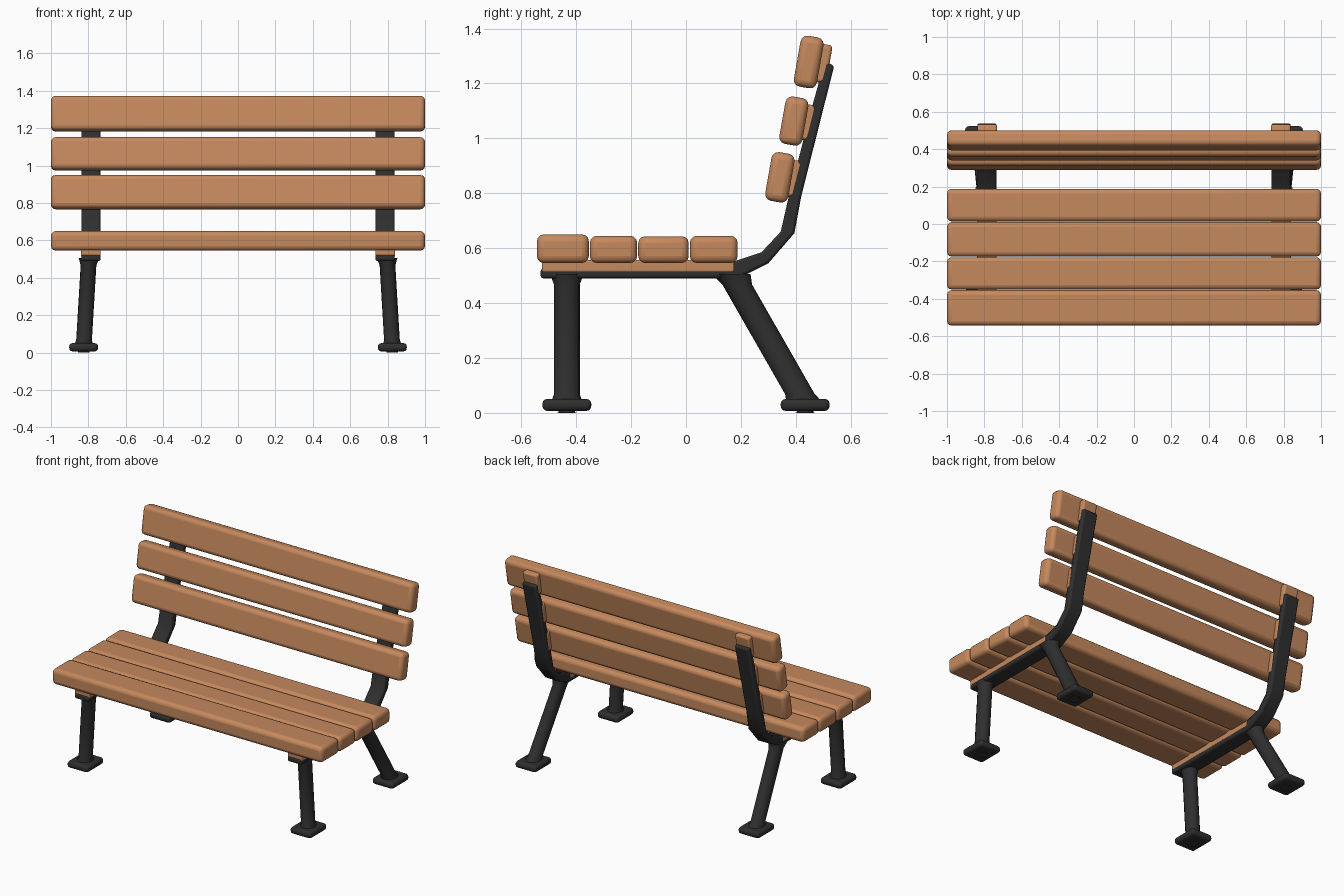
import bpy, bmesh, math
from mathutils import Vector

if "Cube" in bpy.data.objects:
    bpy.data.objects.remove(bpy.data.objects["Cube"])


def material(name, rgb):
    m = bpy.data.materials.new(name)
    m.diffuse_color = (*rgb, 1)
    m.use_nodes = True
    m.node_tree.nodes["Principled BSDF"].inputs["Base Color"].default_value = m.diffuse_color
    return m


WOOD = material("warm wood", (0.56, 0.25, 0.11))
IRON = material("dark iron", (0.028, 0.028, 0.028))


def finish(name, bm, mat, bevel=0.0, segments=3):
    bmesh.ops.recalc_face_normals(bm, faces=bm.faces)
    me = bpy.data.meshes.new(name)
    bm.to_mesh(me)
    bm.free()
    me.materials.append(mat)
    ob = bpy.data.objects.new(name, me)
    bpy.context.collection.objects.link(ob)
    if bevel:
        mod = ob.modifiers.new("rounding", 'BEVEL')
        mod.width, mod.segments = bevel, segments
        mod.limit_method, mod.angle_limit = 'ANGLE', math.radians(35)
    bpy.ops.object.select_all(action='DESELECT')
    bpy.context.view_layer.objects.active = ob
    ob.select_set(True)
    bpy.ops.object.shade_smooth_by_angle(angle=math.radians(40))
    return ob


def box(name, centre, size, mat, bevel, tilt=0.0):
    bm = bmesh.new()
    bmesh.ops.create_cube(bm, size=1)
    bmesh.ops.scale(bm, vec=size, verts=bm.verts)
    ob = finish(name, bm, mat, bevel)
    ob.location = centre
    ob.rotation_euler.x = -tilt
    return ob


def side_profile(name, yz, x0, x1, mat, bevel):
    """Extrude a side outline (y, z) from x0 to x1."""
    bm = bmesh.new()
    face = bm.faces.new([bm.verts.new((x0, y, z)) for y, z in yz])
    new = bmesh.ops.extrude_face_region(bm, geom=[face])["geom"]
    bmesh.ops.translate(bm, vec=(x1 - x0, 0, 0),
                        verts=[v for v in new if isinstance(v, bmesh.types.BMVert)])
    return finish(name, bm, mat, bevel, 2)


def leg(name, top, bottom, rx, ry, mat, sides=16):
    """Slanted oval tube with horizontal ends and a flared top."""
    top, bottom = Vector(top), Vector(bottom)
    bm = bmesh.new()
    rings = []
    for t, k in ((0, 1.25), (0.07, 1.0), (0.92, 1.0), (1, 1.3)):
        c = bottom.lerp(top, t)
        rings.append([bm.verts.new((c.x + k * rx * math.cos(a), c.y + k * ry * math.sin(a), c.z))
                      for a in (2 * math.pi * i / sides for i in range(sides))])
    for lo, hi in zip(rings, rings[1:]):
        for i in range(sides):
            j = (i + 1) % sides
            bm.faces.new((lo[i], lo[j], hi[j], hi[i]))
    bm.faces.new(rings[0])
    bm.faces.new(rings[-1])
    return finish(name, bm, mat)


# Seat planks: front edge, back edge, top height
for y0, y1, top in ((-0.545, -0.352, 0.65), (-0.352, -0.176, 0.645),
                    (-0.176, 0.012, 0.643), (0.012, 0.19, 0.645)):
    box("seat_plank", (0, (y0 + y1) / 2, (top + 0.546) / 2),
        (2.0, y1 - y0 - 0.004, top - 0.546), WOOD, 0.025)

# Backrest planks, leaning backwards
TILT = math.radians(10)
BACK = ((0.342, 0.858, 0.18), (0.393, 1.063, 0.175), (0.447, 1.278, 0.188))
for y, z, h in BACK:
    box("back_plank", (0, y, z), (2.0, 0.085, h), WOOD, 0.025, TILT)

for s in (-1, 1):
    xa, xb = s * 0.735, s * 0.838

    # Seat rail bending up into the back upright
    side_profile("side_frame", [
        (-0.53, 0.49), (0.19, 0.49), (0.30, 0.545), (0.395, 0.655), (0.42, 0.79),
        (0.54, 1.265), (0.505, 1.28), (0.455, 1.10), (0.37, 0.77), (0.345, 0.66),
        (0.275, 0.585), (0.17, 0.55), (0.12, 0.525), (-0.53, 0.525)],
        xa, xb, IRON, 0.01)

    # Wooden cleats under the seat and behind the back planks
    box("seat_cleat", (s * 0.787, -0.175, 0.535), (0.106, 0.70, 0.044), WOOD, 0.006)
    for y, z, h in BACK:
        box("back_cleat", (s * 0.785, y + 0.048, z - 0.005), (0.106, 0.055, h * 0.75),
            WOOD, 0.012, TILT)

    # Legs with rounded foot pads and small studs underneath
    for part, y_top, y_foot, ry in (("front", -0.434, -0.434, 0.047),
                                    ("rear", 0.165, 0.434, 0.054)):
        leg(part + "_leg", (s * 0.797, y_top, 0.505), (s * 0.825, y_foot, 0.035),
            0.042, ry, IRON)
        box(part + "_foot", (s * 0.825, y_foot, 0.029), (0.155, 0.178, 0.044), IRON, 0.018)
        leg(part + "_foot_stud", (s * 0.825, y_foot, 0.02), (s * 0.825, y_foot, 0.0),
            0.03, 0.03, IRON)
